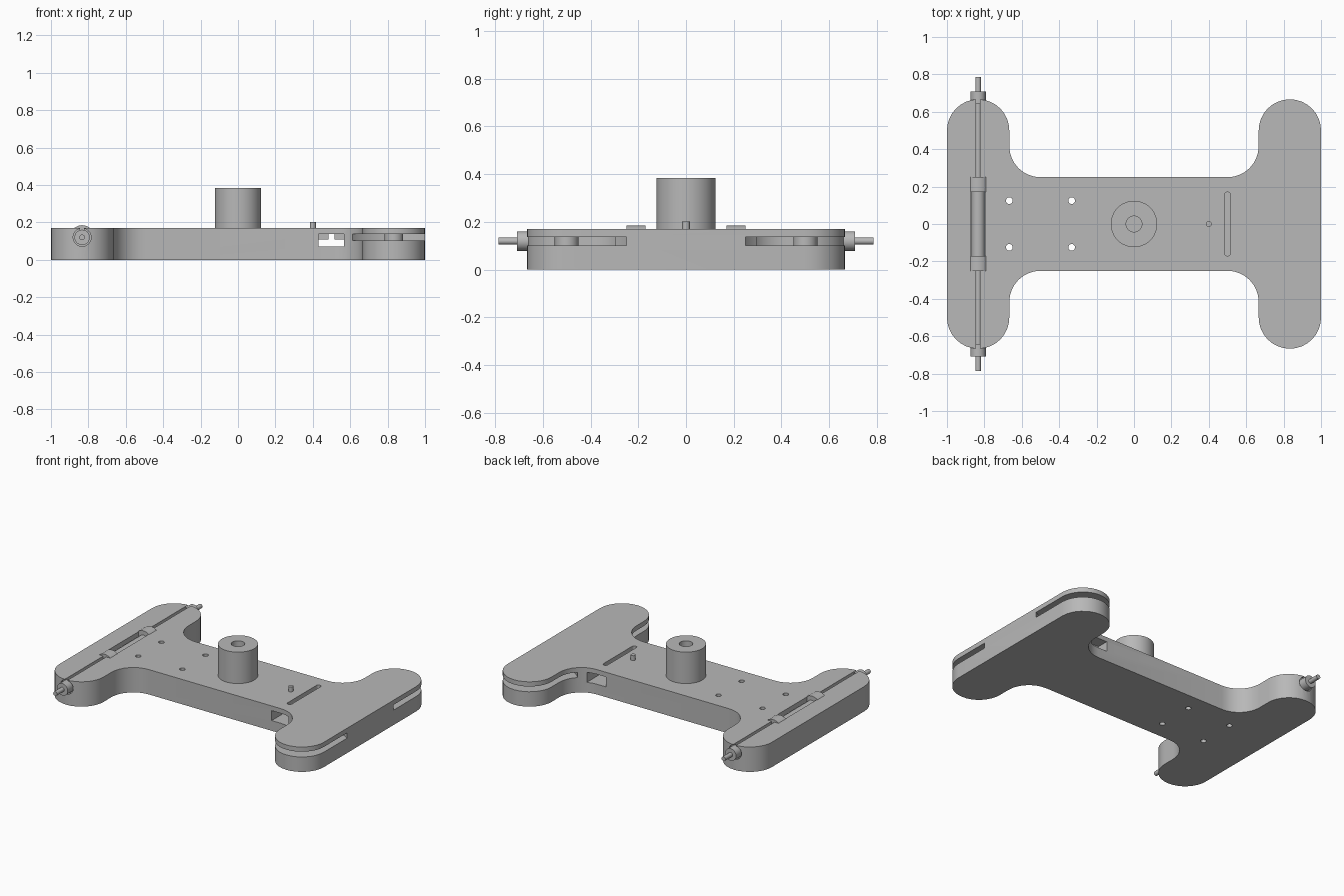
import bpy, bmesh, math
from mathutils import Matrix

cube = bpy.data.objects.get("Cube")
if cube:
    bpy.data.objects.remove(cube)

grey = bpy.data.materials.new("plain_grey")
grey.use_nodes = True
COLOUR = (0.48, 0.48, 0.48, 1)
grey.diffuse_color = COLOUR
grey.node_tree.nodes["Principled BSDF"].inputs["Base Color"].default_value = COLOUR


def finish(name, bm):
    bmesh.ops.recalc_face_normals(bm, faces=bm.faces)
    mesh = bpy.data.meshes.new(name)
    bm.to_mesh(mesh)
    bm.free()
    mesh.materials.append(grey)
    ob = bpy.data.objects.new(name, mesh)
    bpy.context.collection.objects.link(ob)
    return ob


def box(name, x0, x1, y0, y1, z0, z1):
    bm = bmesh.new()
    bmesh.ops.create_cube(bm, size=1)
    for v in bm.verts:
        v.co = ((x0 + x1) / 2 + v.co.x * (x1 - x0),
                (y0 + y1) / 2 + v.co.y * (y1 - y0),
                (z0 + z1) / 2 + v.co.z * (z1 - z0))
    return finish(name, bm)


def cylinder(name, centre, r, length, axis="Z", sides=40):
    bm = bmesh.new()
    turn = Matrix.Rotation(math.pi / 2, 4, "X") if axis == "Y" else Matrix()
    bmesh.ops.create_cone(bm, cap_ends=True, segments=sides, radius1=r, radius2=r,
                          depth=length, matrix=Matrix.Translation(centre) @ turn)
    return finish(name, bm)


def prism(name, points, z0, z1):
    bm = bmesh.new()
    face = bm.faces.new([bm.verts.new((x, y, z0)) for x, y in points])
    top = bmesh.ops.extrude_face_region(bm, geom=[face])["geom"]
    bmesh.ops.translate(bm, vec=(0, 0, z1 - z0),
                        verts=[v for v in top if isinstance(v, bmesh.types.BMVert)])
    return finish(name, bm)


def arc(cx, cy, r, start, end, steps=8):
    angles = [math.radians(start + (end - start) * i / steps) for i in range(steps + 1)]
    return [(cx + r * math.cos(a), cy + r * math.sin(a)) for a in angles]


def cut(target, *cutters):
    for c in cutters:
        c.hide_render = True
        mod = target.modifiers.new("cut", "BOOLEAN")
        mod.operation, mod.solver, mod.object = "DIFFERENCE", "EXACT", c
        bpy.context.view_layer.objects.active = target
        bpy.ops.object.modifier_apply(modifier=mod.name)
        bpy.data.objects.remove(c)


TOP = 0.17
R = 1 / 6
ARM = 1 - R       # arm centre line
TIP = 0.5         # centre of the rounded arm tips
ROD_Z = 0.12

# H-shaped body: one quarter of the outline, mirrored round
quarter = arc(ARM, TIP, R, 0, 90) + arc(ARM, TIP, R, 90, 180)[1:] + arc(0.5, 0.25 + R, R, 0, -90)
outline = (quarter + [(-x, y) for x, y in reversed(quarter)]
           + [(-x, -y) for x, y in quarter] + [(x, -y) for x, y in reversed(quarter)])
body = prism("body", outline, 0, TOP)

# Bolt holes
for x in (-2 / 3, -1 / 3):
    for y in (-0.125, 0.125):
        cut(body, cylinder("hole", (x, y, 0.1), 0.018, 0.4, sides=20))

# Wheel pockets, cross channel and top slot at the left end
for s in (-1, 1):
    cut(body, cylinder("pocket", (ARM, s * TIP, 0.12), 0.301, 0.036, sides=64))
cut(body, box("channel", 0.43, 0.566, -0.35, 0.35, 0.07, 0.138))
slot = arc(0.5, 0.155, 0.016, 0, 180) + arc(0.5, -0.155, 0.016, 180, 360)
cut(body, prism("slot", slot, 0.1, 0.3))

# Rod groove, recess, bushing seats and end counterbores at the right end
cut(body, box("groove", -ARM - 0.011, -ARM + 0.011, -0.8, 0.8, ROD_Z, 0.3),
    box("recess", -ARM - 0.037, -ARM + 0.037, -0.172, 0.172, 0.08, 0.3))
for s in (-1, 1):
    cut(body, cylinder("counterbore", (-ARM, s * 0.72, ROD_Z), 0.048, 0.15, "Y"))

# Hollow hub
hub = cylinder("hub", (0, 0, 0.2675), 0.124, 0.235, sides=48)
cut(hub, cylinder("bore", (0, 0, 0.35), 0.042, 0.34))

parts = [body, hub, cylinder("pin", (0.4, 0, 0.17), 0.016, 0.066, sides=20),
         cylinder("rod", (-ARM, 0, ROD_Z), 0.015, 1.57, "Y", 20),
         cylinder("roller", (-ARM, 0, ROD_Z), 0.036, 0.344, "Y")]

# Rails inside the cross channel
for name, x0, x1 in (("inner_rail", 0.428, 0.484), ("outer_rail", 0.516, 0.568)):
    parts.append(box(name, x0, x1, -0.17, 0.17, 0.108, 0.139))

# Mirrored axles, bushings and collars
for s, side in ((-1, "front"), (1, "back")):
    parts += [cylinder(side + "_axle", (ARM, s * TIP, 0.12), 0.05, 0.038),
              cylinder(side + "_bushing", (-ARM, s * 0.21, ROD_Z), 0.065, 0.08, "Y"),
              cylinder(side + "_collar", (-ARM, s * 0.675, ROD_Z), 0.041, 0.066, "Y")]

bpy.ops.object.select_all(action="DESELECT")
for ob in parts:
    ob.select_set(True)
bpy.context.view_layer.objects.active = body
bpy.ops.object.shade_smooth_by_angle(angle=math.radians(30))
